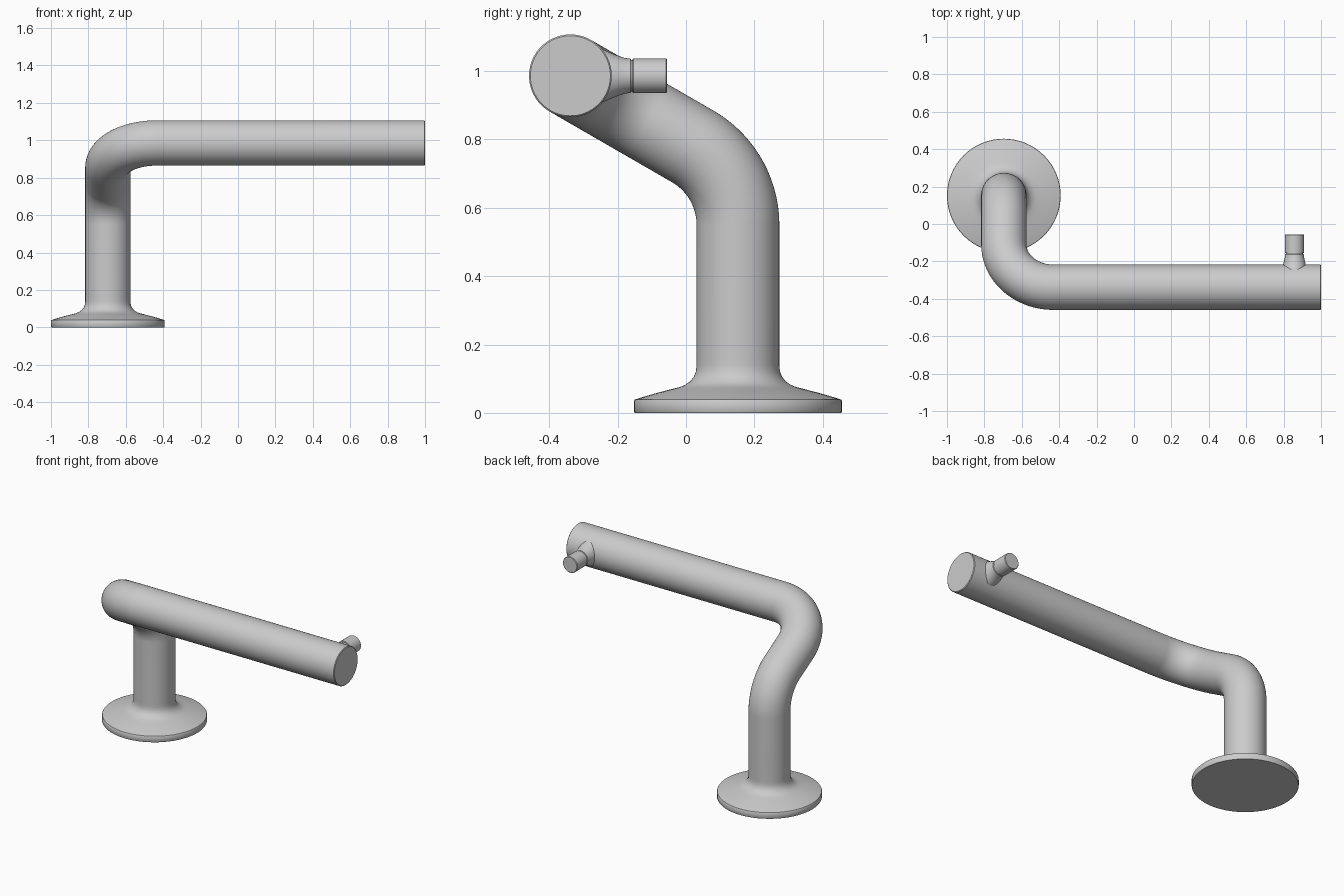
import bpy, bmesh
from math import sin, cos, pi, radians
from mathutils import Vector

if "Cube" in bpy.data.objects:
    bpy.data.objects.remove(bpy.data.objects["Cube"])

SIDES = 64
R = 0.121          # tube radius
BEND = 0.265       # bend radius of the tube centre line
BX, BY = -0.696, 0.152


def ring(c, u, v, ru, rv=None):
    rv = ru if rv is None else rv
    return [c + u * (ru * cos(2 * pi * i / SIDES)) + v * (rv * sin(2 * pi * i / SIDES))
            for i in range(SIDES)]


def loft(name, rings):
    """Skin a row of rings and cap both ends."""
    bm = bmesh.new()
    rows = [[bm.verts.new(p) for p in r] for r in rings]
    for a, b in zip(rows, rows[1:]):
        for i in range(SIDES):
            j = (i + 1) % SIDES
            bm.faces.new((a[i], a[j], b[j], b[i]))
    bm.faces.new(rows[0][::-1])
    bm.faces.new(rows[-1])
    bmesh.ops.recalc_face_normals(bm, faces=bm.faces)
    me = bpy.data.meshes.new(name)
    bm.to_mesh(me)
    bm.free()
    ob = bpy.data.objects.new(name, me)
    bpy.context.collection.objects.link(ob)
    bpy.context.view_layer.objects.active = ob
    bpy.ops.object.select_all(action='DESELECT')
    ob.select_set(True)
    bpy.ops.object.shade_smooth_by_angle(angle=radians(35))
    return ob


X, Y, Z = Vector((1, 0, 0)), Vector((0, 1, 0)), Vector((0, 0, 1))

# Mounting flange: turned profile of (radius, height)
flange = [(0.302, 0), (0.304, 0.003), (0.304, 0.036), (0.302, 0.039), (0.27, 0.049),
          (0.235, 0.059), (0.20, 0.068), (0.172, 0.075), (0.156, 0.081), (0.14, 0.092),
          (0.129, 0.106), (0.123, 0.121), (R, 0.138), (R, 0.155)]
loft("flange", [ring(Vector((BX, BY, z)), X, Y, r) for r, z in flange])

# Bent tube: straight runs and two arcs, as (point, direction) stations
stations = []


def arc(start, d0, d1, angle, n=24):
    """Arc starting along d0 and curving toward the perpendicular d1."""
    for k in range(n + 1):
        t = angle * k / n
        p = start + d0 * (BEND * sin(t)) + d1 * (BEND * (1 - cos(t)))
        stations.append((p, d0 * cos(t) + d1 * sin(t)))
    return stations[-1]


stations.append((Vector((BX, BY, 0.155)), Z))
p, slope = arc(Vector((BX, BY, 0.55)), Z, -Y, radians(60))
p, d = arc(p + slope * 0.148, slope, X, radians(90))
end = Vector((1.0, p.y, p.z))
stations += [(end - X * 0.004, X), (end, X)]

rings, u, prev = [], X.copy(), Z
for i, (p, d) in enumerate(stations):
    u = prev.rotation_difference(d) @ u
    prev = d
    rings.append(ring(p, u, d.cross(u), R - 0.004 if i == len(stations) - 1 else R))
loft("bent_tube", rings)

# Flared collar blending the knob into the tube: (y, half width, half height)
KX, KZ = 0.858, end.z
collar = [(-0.275, 0.066, 0.086), (-0.24, 0.064, 0.076), (-0.215, 0.060, 0.065),
          (-0.195, 0.055, 0.057), (-0.178, 0.0515, 0.052), (-0.163, 0.050, 0.050),
          (-0.161, 0.048, 0.048)]
loft("knob_collar", [ring(Vector((KX, y, KZ)), X, Z, a, b) for y, a, b in collar])

# End knob with a narrow groove behind it
knob = [(-0.165, 0.046), (-0.156, 0.046), (-0.156, 0.049), (-0.154, 0.051),
        (-0.058, 0.051), (-0.055, 0.048)]
loft("knob", [ring(Vector((KX, y, KZ)), X, Z, r) for y, r in knob])
